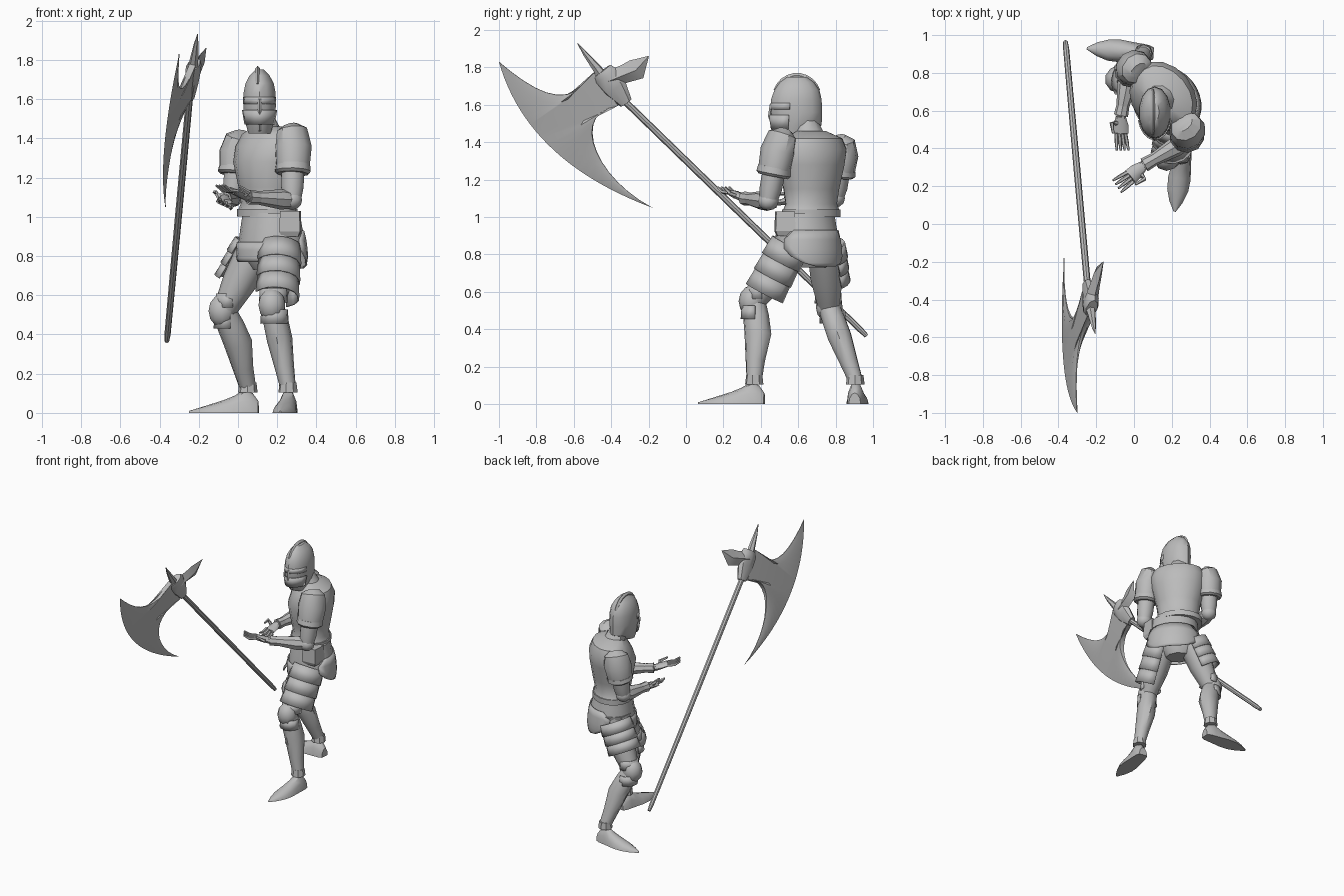
import bpy, bmesh, math
from mathutils import Vector
from mathutils.geometry import interpolate_bezier

if "Cube" in bpy.data.objects:
    bpy.data.objects.remove(bpy.data.objects["Cube"])

GREY = (0.5, 0.5, 0.5, 1)
steel = bpy.data.materials.new("plain_steel_grey")
steel.use_nodes = True
steel.diffuse_color = GREY
steel.node_tree.nodes["Principled BSDF"].inputs["Base Color"].default_value = GREY

UP = Vector((0, 0, 1))
FACING = Vector((-.77, -.64, 0))      # torso is turned towards its right
SIDE = UP.cross(FACING)
FRONT = Vector((0, -1, 0))
BODY = Vector((.15, .67, 0))
HIPS = Vector((.17, .645, 0))


def finish(name, bm, smooth=38, thickness=0):
    """Turn a bmesh into a shaded steel object."""
    bmesh.ops.remove_doubles(bm, verts=bm.verts, dist=.0005)
    bmesh.ops.recalc_face_normals(bm, faces=bm.faces)
    mesh = bpy.data.meshes.new(name)
    bm.to_mesh(mesh)
    bm.free()
    mesh.materials.append(steel)
    obj = bpy.data.objects.new(name, mesh)
    bpy.context.collection.objects.link(obj)
    bpy.ops.object.select_all(action='DESELECT')
    obj.select_set(True)
    bpy.context.view_layer.objects.active = obj
    bpy.ops.object.shade_smooth_by_angle(angle=math.radians(smooth))
    if thickness:
        obj.modifiers.new("plate", 'SOLIDIFY').thickness = thickness


def skin(name, rings, closed=True, **options):
    """Bridge a row of equal rings; closed rings get end caps."""
    bm = bmesh.new()
    rows = [[bm.verts.new(p) for p in ring] for ring in rings]
    count = len(rows[0])
    for a, b in zip(rows, rows[1:]):
        for i in range(count if closed else count - 1):
            j = (i + 1) % count
            bm.faces.new((a[i], a[j], b[j], b[i]))
    if closed:
        bm.faces.new(rows[0])
        bm.faces.new(rows[-1])
    finish(name, bm, **options)


def tube(name, rows, ref=FRONT, axis=None, sides=10, arc=360, floor=False, **options):
    """Rows are x, y, z, radius along ref, radius across; arc < 360 is an open plate."""
    points = [Vector(r[:3]) for r in rows]
    rings = []
    for i, (c, row) in enumerate(zip(points, rows)):
        t = axis or (points[min(i + 1, len(points) - 1)] - points[max(i - 1, 0)]).normalized()
        u = (ref - t * ref.dot(t)).normalized()
        v = t.cross(u)
        ring = []
        for k in range(sides if arc == 360 else sides + 1):
            a = math.radians(arc) * (k / sides - .5)
            p = c + u * row[3] * math.cos(a) + v * row[-1] * math.sin(a)
            if floor:
                p.z = max(p.z, 0)
            ring.append(p)
        rings.append(ring)
    skin(name, rings, arc == 360, **options)


def stack(name, rows, ref=FACING, centre=BODY, **options):
    """Upright loft; rows are height, forward shift, depth, half width."""
    full = [(*(centre + ref * f + UP * z), d, w) for z, f, d, w in rows]
    tube(name, full, ref, UP, **options)


def ball(name, place, size):
    bm = bmesh.new()
    bmesh.ops.create_uvsphere(bm, u_segments=10, v_segments=6, radius=1)
    for v in bm.verts:
        v.co = Vector(a * b for a, b in zip(v.co, size)) + Vector(place)
    finish(name, bm)


# Torso
stack("breast_and_back_plate", [(1.03, 0, .138, .168), (1.07, 0, .125, .148), (1.15, 0, .14, .158),
      (1.28, 0, .162, .192), (1.36, -.015, .152, .2), (1.42, -.02, .122, .175), (1.46, 0, .07, .085)], sides=16)
stack("gorget", [(1.42, 0, .09, .1), (1.46, .02, .075, .08), (1.52, .04, .06, .06)])
stack("belt", [(1.0, 0, .142, .17), (1.04, 0, .142, .17)], sides=16)
stack("skirt", [(1.02, 0, .13, .165), (.95, 0, .145, .172), (.87, -.005, .162, .185),
      (.83, -.005, .165, .187), (.85, -.005, .12, .14)], sides=16, centre=HIPS)
stack("hips", [(.9, 0, .14, .16), (.8, 0, .12, .14), (.73, 0, .07, .09)])


def apron(name, ref, rows):
    """Plate hanging from the skirt whose lower edge is rounded."""
    rings = []
    for z, half, grow in rows:
        angles = [math.radians(half) * (k / 5 - 1) for k in range(11)]
        rings.append([HIPS + UP * z + ref * (.158 + grow) * math.cos(a) + UP.cross(ref) * (.18 + grow) * math.sin(a)
                      for a in angles])
    skin(name, rings, closed=False, thickness=.008)


apron("back_apron_plate", -FACING, [(.93, 60, 0), (.88, 78, .012), (.83, 76, .018), (.79, 62, .02), (.755, 42, .016), (.735, 20, .012)])
apron("front_apron_plate", FACING, [(.87, 70, .008), (.83, 66, .012), (.79, 50, .012), (.77, 30, .01)])

# Hip pouch
pouch = BODY + SIDE * .183
tube("hip_pouch", [(*(pouch + UP * z), r, r * 1.15) for z, r in ((.9, .055), (.925, .07), (1.03, .065))],
     FRONT + Vector((1, 0, 0)), UP, sides=4, smooth=10)

# Helmet
HEAD = Vector((.11, .59, 0))
stack("helmet", [(1.425, .03, .055, .058), (1.49, -.005, .13, .078), (1.56, 0, .138, .085), (1.63, 0, .135, .084),
      (1.68, -.003, .12, .074), (1.72, -.003, .092, .052), (1.75, -.003, .05, .022)], ref=FRONT, centre=HEAD, sides=14)
crest = []
for i in range(10):
    a = math.radians(18 + i * 16)
    crest.append((.1, .593 - .104 * math.cos(a), 1.635 + .108 * math.sin(a), .028, .014))
tube("helmet_crest", crest, UP + FRONT * .01, sides=6)
stack("visor_brow", [(1.575, 0, .14, .088), (1.61, 0, .137, .087)], ref=FRONT, centre=HEAD, arc=150, sides=8, thickness=.006)
stack("visor_cheek", [(1.47, .012, .118, .074), (1.545, .003, .138, .087)], ref=FRONT, centre=HEAD,
      arc=150, sides=8, thickness=.006)
tube("nose_guard", [(.11, .457, 1.6, .01, .012), (.11, .45, 1.54, .012, .014), (.11, .495, 1.44, .012, .01)], sides=4)


def hand(side, wrist, knuckle, tip, across):
    """Flat palm with four spread fingers and a thumb."""
    wrist, knuckle, tip, across = map(Vector, (wrist, knuckle, tip, across))
    tube(side + "_palm", [(*wrist, .024, .026), (*wrist.lerp(knuckle, .5), .018, .04), (*knuckle, .014, .042)], UP, sides=8)
    for i in range(4):
        shift = across * (i - 1.5)
        root = knuckle + shift * .02
        end = tip + shift * .026
        bend = root.lerp(end, .55) + UP * -.012
        tube(side + "_finger", [(*root, .011), (*bend, .01), (*end, .006)], UP, sides=5)
    root = wrist.lerp(knuckle, .4) + across * .03
    tube(side + "_thumb", [(*root, .014), (*(root + across * .03 + UP * .012), .012),
         (*(knuckle + across * .05 + UP * .025), .007)], UP, sides=5)


def arm(side, shoulder, elbow, wrist):
    """Pauldron, rim, upper arm, elbow guard and flared vambrace."""
    s, e, w = map(Vector, (shoulder, elbow, wrist))
    out = (s - BODY - UP * s.z).normalized()
    tube(side + "_pauldron", [(*(s - out * .03 + UP * .04), .035, .05), (*(s - out * .015 + UP * .018), .075, .085),
         (*s.lerp(e, .2), .092, .1), (*s.lerp(e, .5), .086, .09)], out)
    tube(side + "_pauldron_rim", [(*s.lerp(e, .46), .09), (*s.lerp(e, .56), .094), (*s.lerp(e, .6), .08)], out)
    tube(side + "_upper_arm", [(*s.lerp(e, .5), .062), (*s.lerp(e, .8), .06), (*e, .048)])
    ball(side + "_elbow_guard", e, (.055, .055, .05))
    tube(side + "_vambrace", [(*e, .044), (*e.lerp(w, .25), .052), (*e.lerp(w, .8), .033), (*w, .028)], UP, sides=8)
    tube(side + "_cuff", [(*e.lerp(w, .72), .034), (*e.lerp(w, .98), .038)], UP, sides=8)


arm("left", (.285, .505, 1.42), (.275, .44, 1.085), (.05, .31, 1.1))
arm("right", (.005, .835, 1.385), (-.025, .795, 1.1), (-.07, .57, 1.09))
hand("left", (.05, .31, 1.1), (-.02, .25, 1.13), (-.09, .2, 1.16), (.55, -.8, 0))
hand("right", (-.07, .57, 1.09), (-.07, .48, 1.075), (-.06, .39, 1.07), (-.8, 0, .5))


def leg(side, hip, knee, ankle, forward, toe, outer, skirt_end, spread):
    """Thigh, knee guard, greave, pointed shoe and layered thigh plates."""
    h, k, a, f, t, o = map(Vector, (hip, knee, ankle, forward, toe, outer))
    tube(side + "_thigh", [(*h, .095), (*h.lerp(k, .5), .088), (*h.lerp(k, .85), .068), (*k, .06)], f)
    ball(side + "_knee_guard", k + f * .012, (.072, .072, .085))
    for toward, r in ((h, .07), (a, .068)):
        c = k + (toward - k).normalized() * .06
        tube(side + "_knee_lame", [(*(c + UP * .035), r), (*(c - UP * .035), r + .005)], f, arc=210, sides=7, thickness=.008)
    tube(side + "_greave", [(*k, .06, .058), (*(k.lerp(a, .2) - f * .01), .07, .064), (*(k.lerp(a, .42) - f * .02), .073, .065),
         (*(k.lerp(a, .75) - f * .006), .053, .05), (*a, .042, .04)], f)
    tube(side + "_ankle_cuff", [(*(a + UP * .025), .044), (*(a - UP * .025), .05)], f, sides=8)
    # Shoe runs from the heel to a flattened point
    heel = a - f * .055
    heel.z = t.z = 0
    shoe = [(0, .06, .032), (.08, .1, .043), (.2, .12, .048), (.34, .088, .053), (.5, .065, .06), (.68, .045, .056),
            (.85, .026, .036), (1, .01, .006)]
    tube(side + "_shoe", [(*heel.lerp(t, s), tall, wide) for s, tall, wide in shoe], UP, sides=12, floor=True)
    # Thigh plates overlap downwards
    top = h + UP * .03
    end = Vector(skirt_end)
    for i in range(3):
        tube(side + "_thigh_plate", [(*top.lerp(end, i / 3), .112), (*top.lerp(end, (i + 1.12) / 3), .12)],
             o, arc=spread, sides=9, thickness=.009)


leg("left", (.21, .56, .82), (.175, .365, .55), (.255, .365, .13), (-.2, -.98, 0), (.215, .065, 0),
    (.65, -.75, 0), (.195, .43, .6), 215)
leg("right", (.085, .74, .82), (-.07, .765, .52), (.05, .905, .13), (-.98, .05, 0), (-.25, .93, 0),
    (-.65, .75, 0), (-.01, .76, .66), 180)


# Great axe, laid out in one tilted plane
NORMAL = Vector((1, -.162, -.26)).normalized()


def axe(y, z, off=0):
    return Vector((-.614 + .162 * y + .26 * z, y, z)) + NORMAL * off


tube("axe_shaft", [(*axe(.965, .365), .012), (*axe(.93, .4), .016), (*axe(.3, 1.01), .018), (*axe(-.4, 1.69), .018)], UP, sides=8)
tube("axe_socket", [(*axe(-.32, 1.61), .026, .036), (*axe(-.38, 1.69), .036, .07), (*axe(-.43, 1.755), .04, .072),
     (*axe(-.45, 1.78), .03, .06)], NORMAL, sides=8)
tube("axe_top_spike", [(*axe(-.43, 1.73), .03, .034), (*axe(-.48, 1.8), .022, .024), (*axe(-.54, 1.875), .013),
     (*axe(-.58, 1.93), .002)], NORMAL, sides=6)
tube("axe_back_spike", [(*axe(-.41, 1.735), .038, .05), (*axe(-.33, 1.765), .028, .05), (*axe(-.265, 1.79), .022, .06),
     (*axe(-.2, 1.86), .002)], NORMAL, sides=4)

# Blade: cutting edge against two hollow inner curves that meet at the socket
upper = [Vector(p) for p in ((-1, 1.83), (-.8, 1.66), (-.62, 1.56), (-.49, 1.775))]
lower = [Vector(p) for p in ((-.36, 1.6), (-.62, 1.56), (-.5, 1.22), (-.18, 1.05))]
inner = interpolate_bezier(*upper, 10) + interpolate_bezier(*lower, 14)
outer = [Vector(p) for p in ((-1, 1.83), (-.9, 1.477), (-.627, 1.217), (-.18, 1.05))]
rings = []
for i, (edge, hollow) in enumerate(zip(interpolate_bezier(*outer, len(inner)), inner)):
    middle = edge.lerp(hollow, .55)
    swell = math.sin(math.pi * i / (len(inner) - 1))
    thick, back = .016 * swell, .002 + .02 * swell ** 6
    rings.append([axe(*edge), axe(*middle, thick), axe(*hollow, back), axe(*hollow, -back), axe(*middle, -thick)])
skin("axe_blade", rings)
